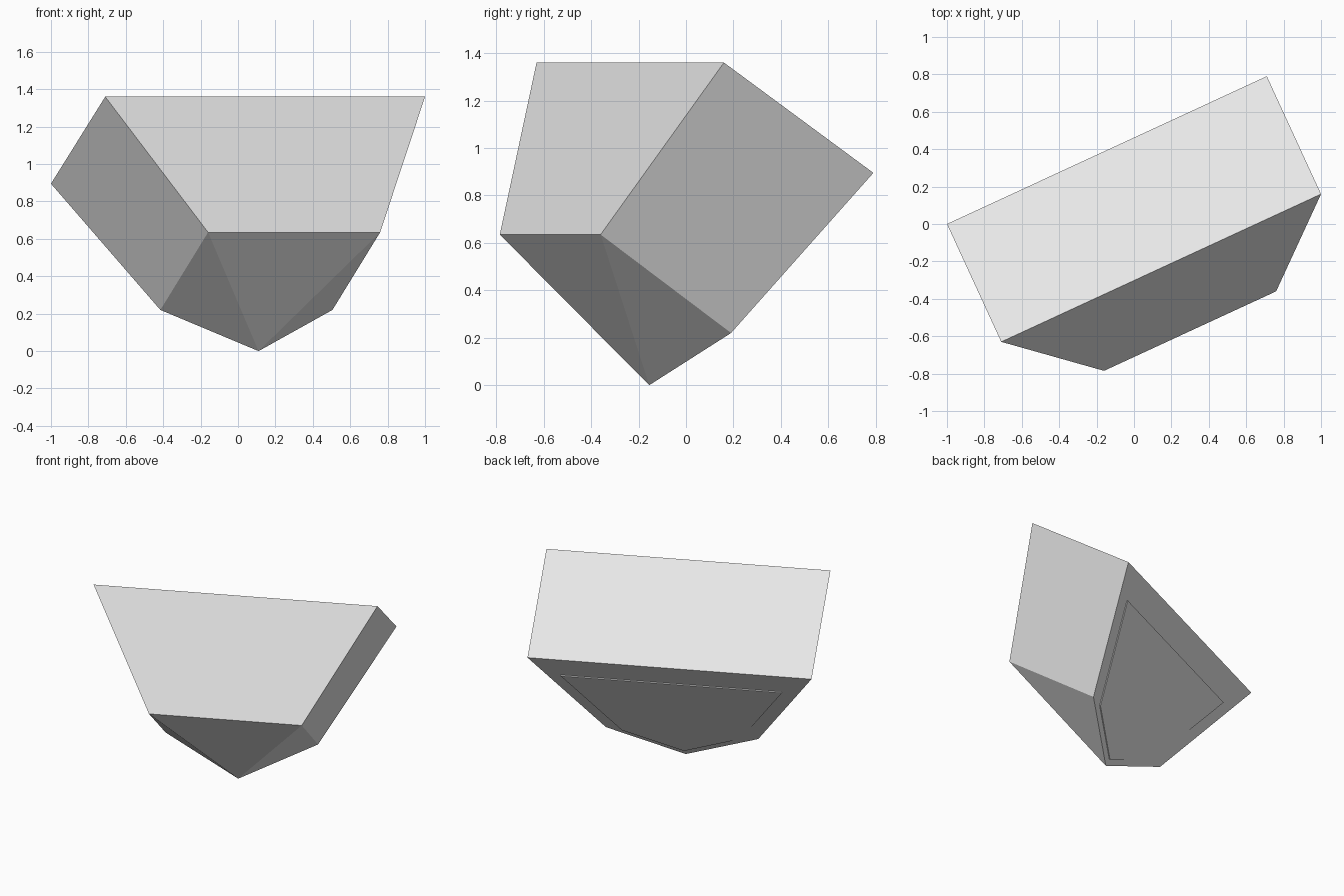
import bpy
import bmesh
from mathutils import Vector

cube = bpy.data.objects.get("Cube")
if cube:
    bpy.data.objects.remove(cube, do_unlink=True)

grey = bpy.data.materials.new("light_grey")
grey.use_nodes = True
colour = (0.8, 0.8, 0.8, 1)
grey.diffuse_color = colour
grey.node_tree.nodes["Principled BSDF"].inputs["Base Color"].default_value = colour


def build(name, points, faces):
    """Make a flat-faced solid from named corners and outward-facing loops."""
    bm = bmesh.new()
    verts = {key: bm.verts.new(p) for key, p in points.items()}
    for loop in faces:
        bm.faces.new([verts[key] for key in loop])
    bmesh.ops.recalc_face_normals(bm, faces=bm.faces)
    mesh = bpy.data.meshes.new(name)
    bm.to_mesh(mesh)
    bm.free()
    mesh.materials.append(grey)
    obj = bpy.data.objects.new(name, mesh)
    bpy.context.collection.objects.link(obj)
    return obj


# Corners of the tilted, faceted block
corners = {
    "A": Vector((-1.0, 0.0, 0.895)),
    "B": Vector((-0.71, -0.63, 1.36)),
    "C": Vector((1.0, 0.16, 1.36)),
    "D": Vector((0.71, 0.79, 0.895)),
    "E": Vector((-0.16, -0.785, 0.635)),
    "F": Vector((0.76, -0.36, 0.635)),
    "G": Vector((-0.415, -0.23, 0.22)),
    "H": Vector((0.505, 0.19, 0.22)),
    "I": Vector((0.11, -0.155, 0.0)),
}
build("faceted_block", corners,
      ["ABCD", "BEFC", "ABEG", "CFHD", "EFI", "EGI", "FHI", "AGIHD"])

# Thin raised panel on the five-sided underside
outline = "AGIHD"
along = corners["D"] - corners["A"]
normal = along.cross(corners["H"] - corners["D"]).normalized()
centre = Vector((0.075, -0.02, 0.175))
panel = {}
for key in outline:
    flat = centre + (corners[key] - centre) * 0.78
    flat -= normal * (flat - corners["A"]).dot(normal)
    panel[key] = flat - normal * 0.004
    panel[key.lower()] = flat + normal * 0.008
sides = [a + b + b.lower() + a.lower()
         for a, b in zip(outline, outline[1:] + outline[0])]
build("underside_panel", panel, [outline, outline.lower()] + sides)
